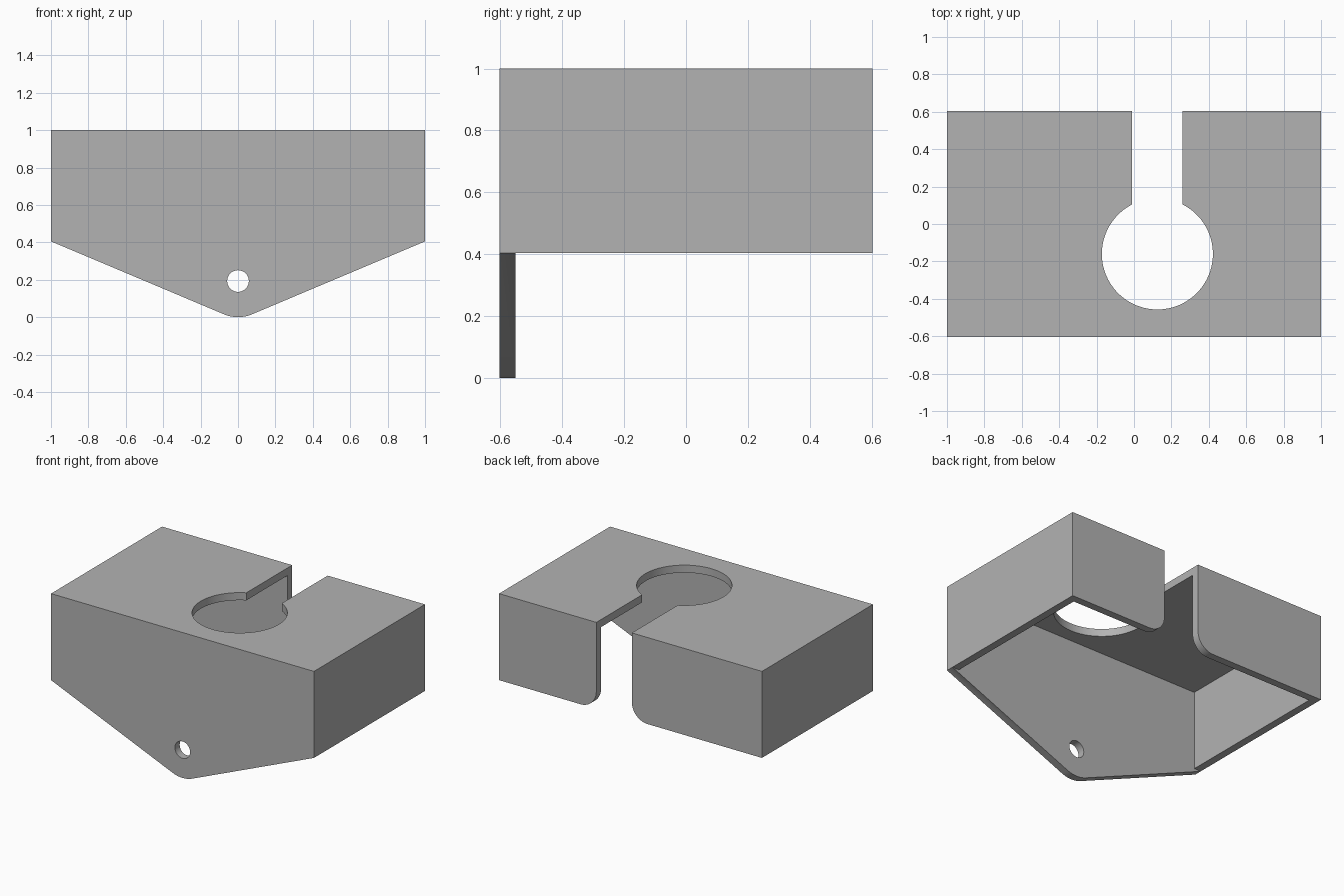
import bpy, bmesh
from math import sin, cos, pi, atan2, asin, hypot, radians
from mathutils import Vector

if "Cube" in bpy.data.objects:
    bpy.data.objects.remove(bpy.data.objects["Cube"])

DEPTH, WALL, SKIRT = 0.603, 0.052, 0.405   # half depth, sheet thickness, lower rim height
SLOT = (-0.01, 0.26)

grey = bpy.data.materials.new("plain grey")
grey.use_nodes = True
colour = (0.45, 0.45, 0.45, 1)
grey.diffuse_color = colour
grey.node_tree.nodes["Principled BSDF"].inputs["Base Color"].default_value = colour


def arc(cx, cy, r, a0, a1, n):
    return [(cx + r * cos(a0 + (a1 - a0) * i / n), cy + r * sin(a0 + (a1 - a0) * i / n))
            for i in range(n + 1)]


def prism(name, outline, axis, lo, hi):
    """Extrude a 2D outline along y (outline in x, z) or z (outline in x, y)."""
    bm = bmesh.new()
    place = (lambda p: (p[0], lo, p[1])) if axis == "y" else (lambda p: (p[0], p[1], lo))
    face = bm.faces.new([bm.verts.new(place(p)) for p in outline])
    moved = bmesh.ops.extrude_face_region(bm, geom=[face])["geom"]
    step = Vector((0, hi - lo, 0) if axis == "y" else (0, 0, hi - lo))
    bmesh.ops.translate(bm, vec=step, verts=[g for g in moved if isinstance(g, bmesh.types.BMVert)])
    bmesh.ops.recalc_face_normals(bm, faces=bm.faces)
    mesh = bpy.data.meshes.new(name)
    bm.to_mesh(mesh)
    bm.free()
    mesh.materials.append(grey)
    obj = bpy.data.objects.new(name, mesh)
    bpy.context.collection.objects.link(obj)
    return obj


def rect(x0, x1, y0, y1):
    return [(x0, y0), (x1, y0), (x1, y1), (x0, y1)]


# Body: front outline tapering to a rounded tip, straight sides tangent to the tip
TIP = 0.193
slope = atan2(SKIRT - TIP, 1) + asin(TIP / hypot(1, SKIRT - TIP))
outline = [(1, 1), (-1, 1), (-1, SKIRT)]
outline += arc(0, TIP, TIP, -pi / 2 - slope, -pi / 2 + slope, 12) + [(1, SKIRT)]
body = prism("bracket_cover", outline, "y", -DEPTH, DEPTH)

# Keyhole outline: round opening joined to a slot through the back
cx, cy, r = 0.125, -0.16, 0.297
a = asin((SLOT[1] - cx) / r)
keyhole = arc(cx, cy, r, pi / 2 + a, pi * 2.5 - a, 64) + [(SLOT[1], 1), (SLOT[0], 1)]

cutters = [
    prism("under_cutter", rect(-2, 2, -DEPTH + WALL, 2), "z", -1, SKIRT),
    prism("cavity_cutter", rect(-1 + WALL, 1 - WALL, -DEPTH + WALL, DEPTH - WALL), "z", -0.5, 1 - WALL),
    prism("keyhole_cutter", keyhole, "z", 0.2, 1.5),
    prism("hole_cutter", arc(0, TIP, 0.058, 0, 2 * pi * 31 / 32, 31), "y", -1, 0),
]
for cutter in cutters:
    cutter.hide_render = True
    mod = body.modifiers.new(cutter.name, "BOOLEAN")
    mod.operation, mod.solver, mod.object = "DIFFERENCE", "EXACT", cutter

# Bake the cuts, then drop the cutters
bpy.context.view_layer.update()
body.data = bpy.data.meshes.new_from_object(body.evaluated_get(bpy.context.evaluated_depsgraph_get()))
body.modifiers.clear()
for cutter in cutters:
    bpy.data.objects.remove(cutter)

# Round the lower slot corners of the two back flaps
bm = bmesh.new()
bm.from_mesh(body.data)
bmesh.ops.remove_doubles(bm, verts=bm.verts, dist=0.0005)


def slot_corner(v):
    return abs(v.co.z - SKIRT) < 0.01 and v.co.y > 0.4 and min(abs(v.co.x - s) for s in SLOT) < 0.005


edges = [e for e in bm.edges if all(slot_corner(v) for v in e.verts)
         and abs(e.verts[0].co.x - e.verts[1].co.x) < 0.01]
bmesh.ops.bevel(bm, geom=edges, offset=0.12, segments=10, profile=0.5, affect="EDGES")
bmesh.ops.recalc_face_normals(bm, faces=bm.faces)
bm.to_mesh(body.data)
bm.free()

bpy.ops.object.select_all(action="DESELECT")
body.select_set(True)
bpy.context.view_layer.objects.active = body
bpy.ops.object.shade_smooth_by_angle(angle=radians(30))
